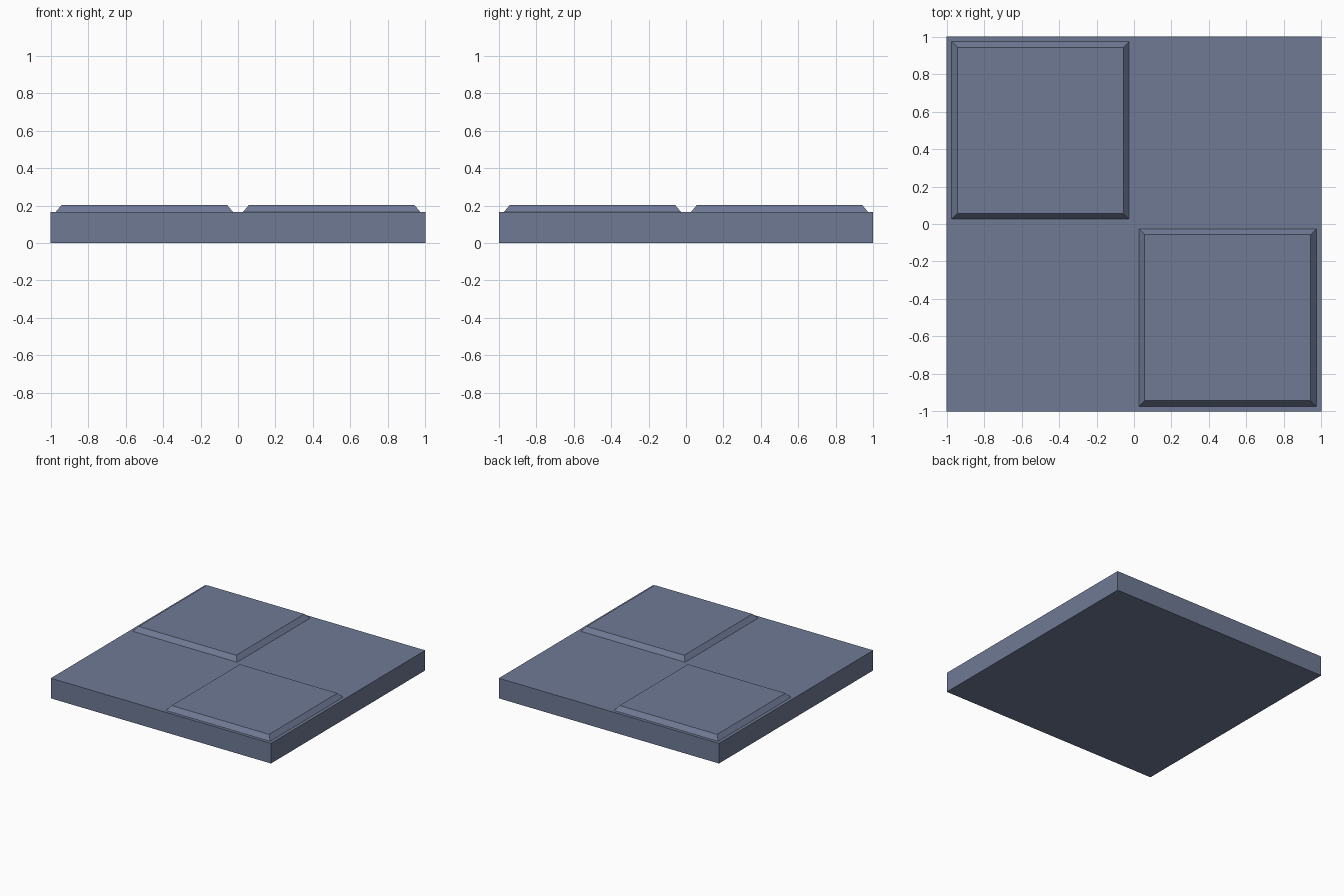
import bpy
import bmesh

cube = bpy.data.objects.get("Cube")
if cube:
    bpy.data.objects.remove(cube, do_unlink=True)

BASE_TOP, PAD_TOP = 0.165, 0.202

# Slate blue material
slate = bpy.data.materials.new("slate_blue")
slate.use_nodes = True
color = (0.16, 0.195, 0.3, 1)
slate.diffuse_color = color
slate.node_tree.nodes["Principled BSDF"].inputs["Base Color"].default_value = color


def block(name, center, half_bottom, half_top, z0, z1):
    """Square block whose top may be narrower than its bottom."""
    bm = bmesh.new()
    bmesh.ops.create_cube(bm, size=2)
    for v in bm.verts:
        half, z = (half_top, z1) if v.co.z > 0 else (half_bottom, z0)
        v.co = (v.co.x * half, v.co.y * half, z)
    mesh = bpy.data.meshes.new(name)
    bm.to_mesh(mesh)
    bm.free()
    mesh.materials.append(slate)
    obj = bpy.data.objects.new(name, mesh)
    obj.location = (*center, 0)
    bpy.context.collection.objects.link(obj)
    return obj


# Square slab
block("base_slab", (0, 0), 1, 1, 0, BASE_TOP)

# Two raised tiles with sloped edges on opposite corners
for name, side in (("back_right_tile", -1), ("front_left_tile", 1)):
    block(name, (side * 0.5, side * -0.5), 0.474, 0.443, BASE_TOP, PAD_TOP)
